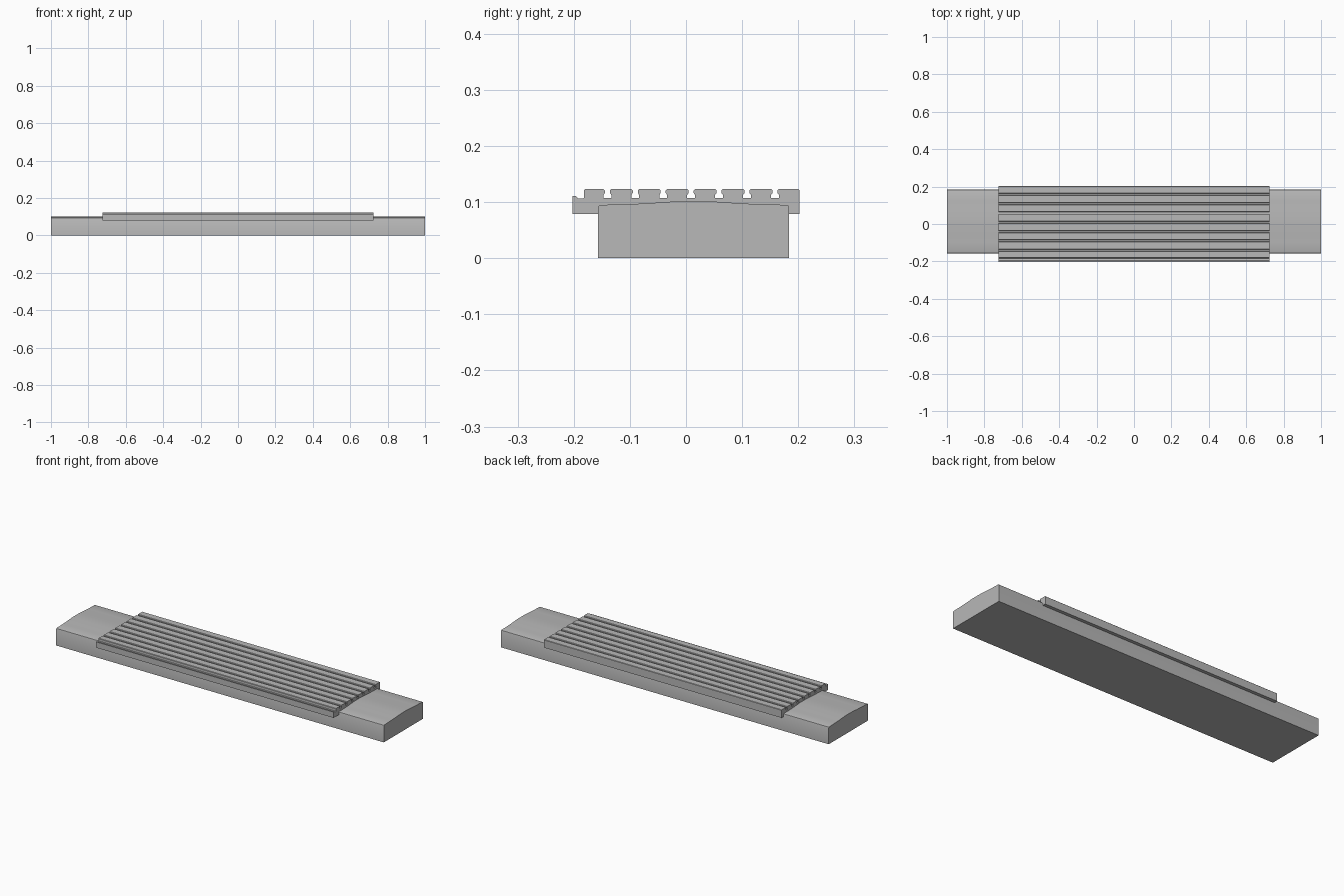
import bpy
import bmesh
import math

default = bpy.data.objects.get("Cube")
if default:
    bpy.data.objects.remove(default, do_unlink=True)

grey = bpy.data.materials.new("mid grey")
grey.use_nodes = True
colour = (0.48, 0.48, 0.48, 1)
grey.diffuse_color = colour
grey.node_tree.nodes["Principled BSDF"].inputs["Base Color"].default_value = colour


def extrude_profile(name, profile, half_length):
    """Sweep a closed (y, z) outline along x, centred on the origin."""
    bm = bmesh.new()
    face = bm.faces.new([bm.verts.new((-half_length, y, z)) for y, z in profile])
    swept = bmesh.ops.extrude_face_region(bm, geom=[face])
    moved = [g for g in swept["geom"] if isinstance(g, bmesh.types.BMVert)]
    bmesh.ops.translate(bm, verts=moved, vec=(2 * half_length, 0, 0))
    bmesh.ops.recalc_face_normals(bm, faces=bm.faces)
    mesh = bpy.data.meshes.new(name)
    bm.to_mesh(mesh)
    bm.free()
    mesh.materials.append(grey)
    obj = bpy.data.objects.new(name, mesh)
    bpy.context.collection.objects.link(obj)
    bpy.ops.object.select_all(action="DESELECT")
    obj.select_set(True)
    bpy.context.view_layer.objects.active = obj
    bpy.ops.object.shade_smooth_by_angle(angle=math.radians(30))
    return obj


# Crowned upper surface shared by the bar and the cover, mirrored about its middle
MID = 0.0135
half_crown = [(0.1705, 0.09), (0.169, 0.0935), (0.165, 0.095),
              (0.11, 0.0965), (0.08, 0.098), (0.03, 0.1015)]
crown = ([(MID - y, z) for y, z in half_crown] + [(MID, 0.102)]
         + [(MID + y, z) for y, z in reversed(half_crown)])

# Long solid bar
FRONT, BACK = MID - 0.1705, MID + 0.1705
extrude_profile("base_bar", [(FRONT, 0)] + crown + [(BACK, 0)], 1.0)

# Ribbed cover: front lip, then ribs parted by undercut grooves
TOP, FLOOR, RIM, EDGE = 0.123, 0.107, 0.079, 0.2025
outline = [(-EDGE, RIM), (-EDGE, 0.111), (-0.196, 0.111), (-0.194, 0.108),
           (-0.191, 0.106), (-0.184, 0.106), (-0.182, 0.108),
           (-0.182, TOP - 0.002), (-0.18, TOP)]
half_groove = [(0.0065, TOP), (0.0045, TOP - 0.002), (0.0045, 0.116),
               (0.007, 0.113), (0.007, FLOOR)]
for i in range(7):
    centre = -0.1402 + 0.0498 * i
    outline += [(centre - w, z) for w, z in half_groove]
    outline += [(centre + w, z) for w, z in reversed(half_groove)]
outline += [(EDGE - 0.002, TOP), (EDGE, TOP - 0.002), (EDGE, RIM)]

# Underside of the cover wraps the bar
outline += [(BACK, RIM)] + list(reversed(crown)) + [(FRONT, RIM)]
extrude_profile("ribbed_cover", outline, 0.725)
